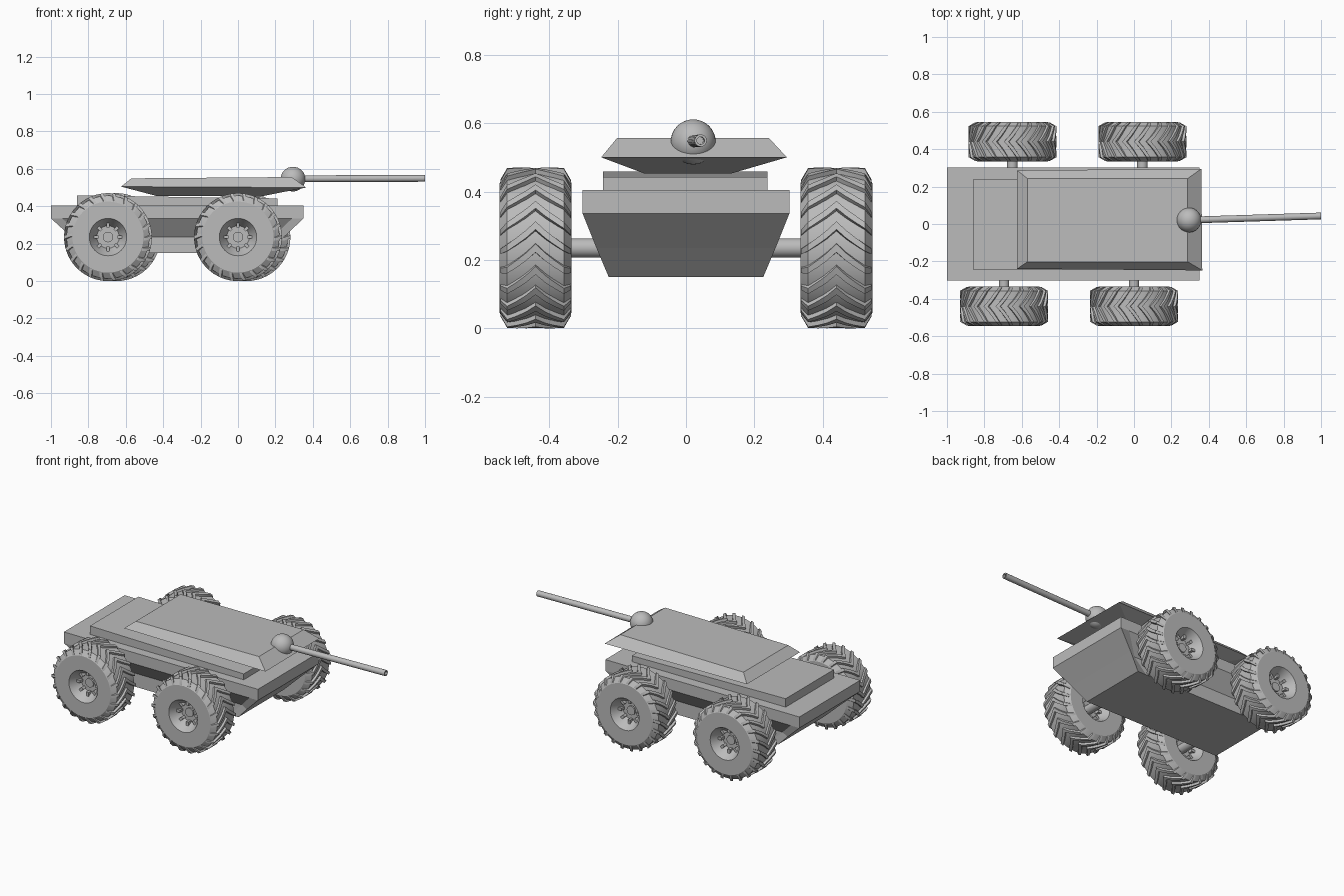
import bpy, bmesh, math
from mathutils import Vector, Matrix

if "Cube" in bpy.data.objects:
    bpy.data.objects.remove(bpy.data.objects["Cube"])

grey = bpy.data.materials.new("plain_grey")
grey.diffuse_color = (0.5, 0.5, 0.5, 1)
grey.use_nodes = True
grey.node_tree.nodes["Principled BSDF"].inputs["Base Color"].default_value = grey.diffuse_color


def finish(name, bm, smooth=False):
    """Turn a bmesh into a named object."""
    bmesh.ops.remove_doubles(bm, verts=bm.verts, dist=1e-5)
    bmesh.ops.recalc_face_normals(bm, faces=bm.faces)
    me = bpy.data.meshes.new(name)
    bm.to_mesh(me)
    bm.free()
    me.materials.append(grey)
    ob = bpy.data.objects.new(name, me)
    bpy.context.collection.objects.link(ob)
    if smooth:
        bpy.ops.object.select_all(action='DESELECT')
        ob.select_set(True)
        bpy.context.view_layer.objects.active = ob
        bpy.ops.object.shade_smooth_by_angle(angle=math.radians(30))
    return ob


def loft(name, rings):
    """Closed solid through a stack of equal-length rings."""
    bm = bmesh.new()
    vs = [[bm.verts.new(p) for p in r] for r in rings]
    n = len(rings[0])
    for a, b in zip(vs, vs[1:]):
        for i in range(n):
            j = (i + 1) % n
            bm.faces.new((a[i], a[j], b[j], b[i]))
    bm.faces.new(vs[0])
    bm.faces.new(vs[-1])
    return finish(name, bm)


def revolve(bm, profile, seg):
    """Spin (radius, y) points around the Y axis."""
    vs = []
    for k in range(seg):
        a = 2 * math.pi * k / seg
        vs.append([bm.verts.new((r * math.cos(a), y, r * math.sin(a))) for r, y in profile])
    for k in range(seg):
        p, q = vs[k], vs[(k + 1) % seg]
        for i in range(len(profile) - 1):
            bm.faces.new((p[i], p[i + 1], q[i + 1], q[i]))


def rect(x0, x1, y0, y1, z0, z1=None):
    z1 = z0 if z1 is None else z1
    return [(x0, y0, z0), (x1, y0, z1), (x1, y1, z1), (x0, y1, z0)]


# Hull: slab on top, tapered prows, slightly recessed lower sides
def hull_ring(x0, x1, ye, ym, z):
    m0, m1 = x0 + 0.06, x1 - 0.06
    return [(x0, -ye, z), (m0, -ym, z), (m1, -ym, z), (x1, -ye, z),
            (x1, ye, z), (m1, ym, z), (m0, ym, z), (x0, ye, z)]


loft("lower_hull", [hull_ring(-0.80, 0.16, 0.226, 0.226, 0.15),
                    hull_ring(-0.89, 0.245, 0.262, 0.226, 0.235),
                    hull_ring(-1.0, 0.35, 0.302, 0.302, 0.335)])
loft("hull_slab", [rect(-1.0, 0.35, -0.302, 0.302, 0.335),
                   rect(-1.0, 0.35, -0.302, 0.302, 0.405)])
loft("deck_plate", [rect(-0.86, 0.21, -0.243, 0.238, 0.40),
                    rect(-0.86, 0.21, -0.243, 0.238, 0.458, 0.442)])

# Turret: wide rim with sloped top and underside
loft("turret", [rect(-0.44, 0.12, -0.12, 0.13, 0.456, 0.452),
                [(-0.625, -0.24, 0.505), (0.365, -0.248, 0.50),
                 (0.36, 0.295, 0.50), (-0.625, 0.287, 0.505)],
                rect(-0.57, 0.287, -0.202, 0.243, 0.549, 0.556)])

# Gun ball and hollow barrel
bm = bmesh.new()
bmesh.ops.create_uvsphere(bm, u_segments=32, v_segments=16, radius=0.066,
                          matrix=Matrix.Translation((0.294, 0.021, 0.545)))
finish("gun_ball", bm, True)
start, tip = Vector((0.30, 0.021, 0.547)), Vector((1.0, 0.043, 0.549))
L = (tip - start).length
bm = bmesh.new()
revolve(bm, [(0, 0), (0.018, 0), (0.018, L), (0.011, L), (0.011, L - 0.1), (0, L - 0.1)], 20)
barrel = finish("gun_barrel", bm, True)
barrel.location = start
barrel.rotation_euler = (tip - start).to_track_quat('Y', 'Z').to_euler()

# Wheel: tyre body with a dished hub on both sides
bm = bmesh.new()
half = [(0, 0.035), (0.06, 0.035), (0.1, 0.105), (0.19, 0.105), (0.222, 0.083)]
revolve(bm, half + [(r, -y) for r, y in reversed(half)], 48)

# Radial hub bars
for k in range(8):
    for s in (-1, 1):
        m = (Matrix.Rotation(k * math.pi / 4, 4, 'Y')
             @ Matrix.Translation((0.072, s * 0.048, 0))
             @ Matrix.Diagonal((0.042, 0.03, 0.016, 1)))
        bmesh.ops.create_cube(bm, size=1, matrix=m)

# Chevron tread lugs wrapping over the shoulders
LUGS, WIDTH = 22, 0.12
stations = [-0.103, -0.083, -0.055, -0.028, 0, 0.028, 0.055, 0.083, 0.103]
for k in range(LUGS):
    prev = first = None
    for y in stations:
        t = abs(y) / 0.103
        top = 0.235 if t < 0.9 else 0.2
        low = 0.215 if t < 0.9 else 0.185
        a = 2 * math.pi * k / LUGS - 0.34 * t ** 0.85
        w = WIDTH / 2 * (1.1 - 0.3 * t)
        sec = [bm.verts.new((r * math.cos(a + d), y, r * math.sin(a + d)))
               for r, d in ((low, -w), (top, -w * 0.8), (top, w * 0.8), (low, w))]
        if prev:
            for i in range(4):
                j = (i + 1) % 4
                bm.faces.new((prev[i], prev[j], sec[j], sec[i]))
        else:
            first = sec
        prev = sec
    bm.faces.new(first)
    bm.faces.new(prev)
wheel = finish("wheel", bm, True)

# Axle stub, pointing outwards along +Y
bm = bmesh.new()
revolve(bm, [(0, 0.12), (0.028, 0.12), (0.028, 0.485), (0, 0.485)], 24)
axle = finish("axle", bm, True)

# Four wheels and axle stubs; the +y side sits a little further forward
spots = [("front_left", 0.045, 1), ("rear_left", -0.65, 1),
         ("front_right", 0.0, -1), ("rear_right", -0.695, -1)]
for i, (label, x, s) in enumerate(spots):
    for src, y in ((wheel, 0.44 * s), (axle, 0)):
        ob = src if i == 0 else src.copy()
        if i:
            bpy.context.collection.objects.link(ob)
        ob.name = label + "_" + src.data.name
        ob.location = (x, y, 0.235)
        if src is axle:
            ob.rotation_euler = (0, 0, 0 if s > 0 else math.pi)
